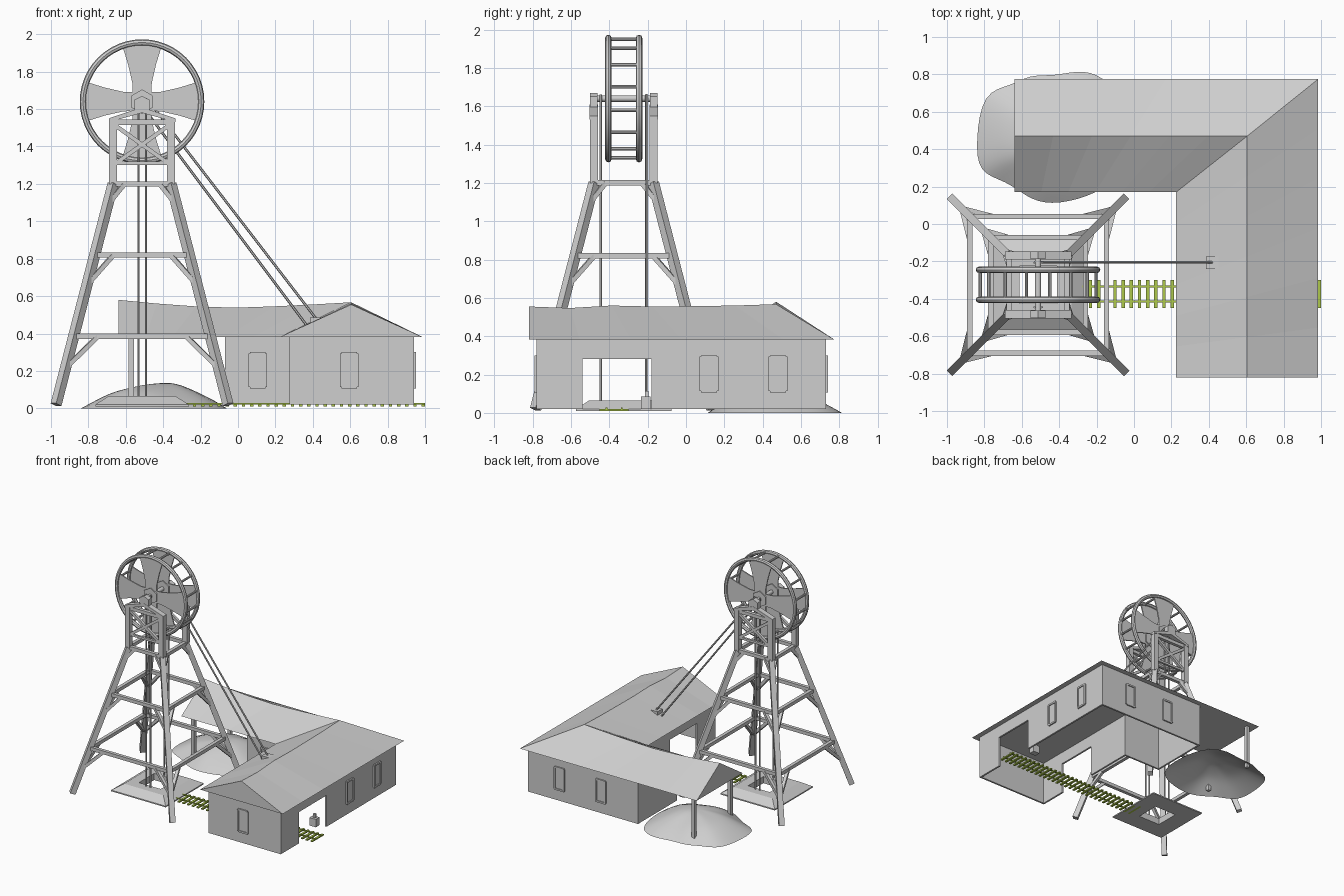
import bpy, bmesh, math
from mathutils import Vector, Matrix

cube = bpy.data.objects.get("Cube")
if cube:
    bpy.data.objects.remove(cube, do_unlink=True)


def material(name, rgb):
    m = bpy.data.materials.new(name)
    m.use_nodes = True
    m.diffuse_color = (*rgb, 1)
    m.node_tree.nodes["Principled BSDF"].inputs["Base Color"].default_value = (*rgb, 1)
    return m


GREY = material("light_grey", (0.62, 0.62, 0.62))
GREEN = material("moss_green", (0.42, 0.58, 0.07))


def finish(name, bm, mat=GREY, smooth=False):
    bmesh.ops.recalc_face_normals(bm, faces=bm.faces)
    mesh = bpy.data.meshes.new(name)
    bm.to_mesh(mesh)
    bm.free()
    ob = bpy.data.objects.new(name, mesh)
    bpy.context.collection.objects.link(ob)
    mesh.materials.append(mat)
    if smooth:
        bpy.ops.object.select_all(action='DESELECT')
        ob.select_set(True)
        bpy.context.view_layer.objects.active = ob
        bpy.ops.object.shade_smooth_by_angle(angle=math.radians(40))
    return ob


def box(bm, x0, x1, y0, y1, z0, z1):
    m = Matrix.Translation(((x0 + x1) / 2, (y0 + y1) / 2, (z0 + z1) / 2))
    bmesh.ops.create_cube(bm, size=1, matrix=m @ Matrix.Diagonal((x1 - x0, y1 - y0, z1 - z0, 1)))


def along(a, b):
    a, b = Vector(a), Vector(b)
    d = b - a
    return Matrix.Translation((a + b) / 2) @ d.to_track_quat('Z', 'Y').to_matrix().to_4x4(), d.length


def beam(bm, a, b, w):
    m, n = along(a, b)
    bmesh.ops.create_cube(bm, size=1, matrix=m @ Matrix.Diagonal((w, w, n, 1)))


def rod(bm, a, b, r, sides=8):
    m, n = along(a, b)
    bmesh.ops.create_cone(bm, cap_ends=True, segments=sides, radius1=r, radius2=r, depth=n, matrix=m)


def prism(bm, outline, y0, y1):
    # Extrude an x-z outline along y
    f = bm.faces.new([bm.verts.new((x, y0, z)) for x, z in outline])
    new = bmesh.ops.extrude_face_region(bm, geom=[f])["geom"]
    bmesh.ops.translate(bm, vec=(0, y1 - y0, 0), verts=[v for v in new if isinstance(v, bmesh.types.BMVert)])


CX, CY = -0.513, -0.325     # tower centre
WX, WZ = -0.513, 1.64       # wheel axis
SIGNS = (-1, 1)


def half(z):
    return 0.465 - 0.31 * min(z, 1.2) / 1.2


# Tower legs, horizontal rails and knee braces
legs, rails, braces = bmesh.new(), bmesh.new(), bmesh.new()
for sx in SIGNS:
    for sy in SIGNS:
        pts = [(CX + sx * half(z), CY + sy * half(z), z) for z in (0.02, 1.2, 1.54)]
        beam(legs, pts[0], pts[1], 0.042)
        beam(legs, pts[1], pts[2], 0.042)
for z, drop, reach in ((0.385, 0.17, 0.13), (0.82, 0.16, 0.1), (1.2, 0.11, 0.06)):
    for turn in range(4):
        r = Matrix.Translation((CX, CY, 0)) @ Matrix.Rotation(turn * math.pi / 2, 4, 'Z')
        h, low = half(z), half(z - drop)
        beam(rails, r @ Vector((-h, -h, z)), r @ Vector((h, -h, z)), 0.028)
        for s in SIGNS:
            beam(braces, r @ Vector((s * low, -low, z - drop)), r @ Vector((s * (h - reach), -h, z)), 0.024)
finish("tower_legs", legs)
finish("tower_rails", rails)
finish("tower_knee_braces", braces)

# Cross-braced head frames with gabled caps and bearings
head, bearings = bmesh.new(), bmesh.new()
for s in SIGNS:
    y = CY + s * 0.157
    for a, b in ((-1, 1), (1, -1)):
        beam(head, (CX + a * 0.14, y, 1.31), (CX + b * 0.14, y, 1.51), 0.022)
    beam(head, (CX - 0.16, y, 1.53), (CX + 0.16, y, 1.53), 0.028)
    beam(head, (CX - 0.16, y, 1.31), (CX + 0.16, y, 1.31), 0.018)
    prism(head, [(CX - 0.178, 1.53), (CX, 1.58), (CX + 0.178, 1.53), (CX + 0.178, 1.55),
                 (CX, 1.61), (CX - 0.178, 1.55)], y - 0.022, y + 0.022)
    prism(bearings, [(CX - 0.04, 1.58), (CX + 0.04, 1.58), (CX + 0.04, 1.65), (CX, 1.67),
                     (CX - 0.04, 1.65)], y - 0.02, y + 0.02)
finish("head_frames", head)
finish("wheel_bearings", bearings)

# Wheel: two round rims, cross rungs, four flared blades on each side, axle
rims, rungs, blades, axle = (bmesh.new() for _ in range(4))
RIM, N, M = 0.316, 48, 8
for y in (CY - 0.08, CY + 0.08):
    rings = []
    for i in range(N):
        a = 2 * math.pi * i / N
        ring = []
        for j in range(M):
            b = 2 * math.pi * j / M
            r = RIM + 0.017 * math.cos(b)
            ring.append(rims.verts.new((WX + r * math.cos(a), y + 0.017 * math.sin(b), WZ + r * math.sin(a))))
        rings.append(ring)
    for i in range(N):
        p, q = rings[i], rings[(i + 1) % N]
        for j in range(M):
            k = (j + 1) % M
            rims.faces.new((p[j], p[k], q[k], q[j]))
    for k in range(4):
        c, s = math.cos(k * math.pi / 2), math.sin(k * math.pi / 2)
        shape = [(0, -0.05), (0.1, -0.052), (0.2, -0.075), (0.297, -0.105), (0.315, 0),
                 (0.297, 0.105), (0.2, 0.075), (0.1, 0.052), (0, 0.05)]
        prism(blades, [(WX + u * c - v * s, WZ + u * s + v * c) for u, v in shape], y - 0.005, y + 0.005)
    rod(axle, (WX, y - 0.015, WZ), (WX, y + 0.015, WZ), 0.065, 6)
for i in range(16):
    a = 2 * math.pi * (i + 0.5) / 16
    x, z = WX + RIM * math.cos(a), WZ + RIM * math.sin(a)
    rod(rungs, (x, CY - 0.08, z), (x, CY + 0.08, z), 0.009)
rod(axle, (WX, CY - 0.17, WZ), (WX, CY + 0.17, WZ), 0.017, 12)
finish("wheel_rims", rims, smooth=True)
finish("wheel_rungs", rungs, smooth=True)
finish("wheel_blades", blades)
finish("wheel_axle", axle, smooth=True)

# Hoisting cables
cables = bmesh.new()
for x in (CX - 0.02, CX + 0.02):
    for y in (-0.445, -0.208):
        rod(cables, (x, y, 0.03), (x, y, 1.66), 0.006, 6)
rod(cables, (-0.53, -0.205, 1.64), (0.37, -0.205, 0.44), 0.007, 6)
rod(cables, (-0.49, -0.205, 1.66), (0.44, -0.205, 0.45), 0.007, 6)
finish("hoist_cables", cables)
port = bmesh.new()
box(port, 0.385, 0.455, -0.24, -0.175, 0.42, 0.485)
finish("cable_port", port)

# Sloped shaft collar with a square pit
collar = bmesh.new()
levels = [[collar.verts.new((CX + sx * h, CY + sy * h, z)) for sx, sy in ((-1, -1), (1, -1), (1, 1), (-1, 1))]
          for h, z in ((0.1, 0.01), (0.25, 0.01), (0.25, 0.02), (0.18, 0.065), (0.1, 0.065))]
for i in range(5):
    p, q = levels[i], levels[(i + 1) % 5]
    for j in range(4):
        k = (j + 1) % 4
        collar.faces.new((p[j], p[k], q[k], q[j]))
finish("shaft_collar", collar)

# Walls of the L-shaped house, with a doorway through both sides of the east wing
walls = bmesh.new()
T, Z0, Z1 = 0.015, 0.02, 0.385
box(walls, -0.07, 0.94, 0.73 - T, 0.73, Z0, Z1)
box(walls, -0.07, -0.07 + T, 0.22, 0.73, Z0, Z1)
box(walls, -0.07, 0.275 + T, 0.22, 0.22 + T, Z0, Z1)
box(walls, 0.275, 0.94, -0.78, -0.78 + T, Z0, Z1)
for x, end in ((0.275, 0.22), (0.94 - T, 0.73)):
    box(walls, x, x + T, -0.78, -0.54, Z0, Z1)
    box(walls, x, x + T, -0.18, end, Z0, Z1)
    box(walls, x, x + T, -0.54, -0.18, 0.28, Z1)
finish("house_walls", walls)

# Hipped roof with a sagging ridge
roof = bmesh.new()


def roof_wing(ridge, outer, inner):
    rows = []
    n = len(ridge) - 1
    for i, r in enumerate(ridge):
        o, q = (Vector(e[0]).lerp(Vector(e[1]), i / n) for e in (outer, inner))
        rows.append([roof.verts.new(p) for p in (o, r, q)])
    for a, b in zip(rows, rows[1:]):
        for j in range(3):
            k = (j + 1) % 3
            roof.faces.new((a[j], a[k], b[k], b[j]))
    roof.faces.new(rows[0])


E = 0.382
heights = (0.58, 0.56, 0.545, 0.538, 0.545, 0.555, 0.567)
roof_wing([(-0.64 + 1.245 * i / 6, 0.47, z) for i, z in enumerate(heights)],
          ((-0.64, 0.775, E), (0.985, 0.775, E)), ((-0.64, 0.17, E), (0.225, 0.17, E)))
heights = (0.555, 0.547, 0.56, 0.555, 0.557, 0.56, 0.567)
roof_wing([(0.605, -0.82 + 1.29 * i / 6, z) for i, z in enumerate(heights)],
          ((0.985, -0.82, E), (0.985, 0.775, E)), ((0.225, -0.82, E), (0.225, 0.17, E)))
bmesh.ops.remove_doubles(roof, verts=roof.verts, dist=0.0005)
finish("house_roof", roof)

# Canopy posts
posts = bmesh.new()
for y in (0.235, 0.71):
    box(posts, -0.585, -0.557, y - 0.014, y + 0.014, 0.01, E)
finish("canopy_posts", posts)

# Framed windows: position on the wall and outward direction
windows = bmesh.new()
for x, y, nx, ny in ((0.105, 0.22, 0, -1), (0.595, -0.78, 0, -1), (0.94, 0.12, 1, 0),
                     (0.94, 0.48, 1, 0), (0.65, 0.73, 0, 1), (0.27, 0.73, 0, 1)):
    out, side = Vector((nx, ny, 0)), Vector((ny, -nx, 0))
    base = Vector((x, y, 0.203))
    c = [base + side * 0.042 * s + Vector((0, 0, 0.09 * t)) + out * 0.004
         for s, t in ((-1, -1), (1, -1), (1, 1), (-1, 1))]
    for i in range(4):
        beam(windows, c[i], c[(i + 1) % 4], 0.014)
    a, b = c[0] - out * 0.005, c[2]
    box(windows, min(a.x, b.x), max(a.x, b.x), min(a.y, b.y), max(a.y, b.y), a.z, b.z)
finish("windows", windows)

# Small winch stand by the doorway
stand = bmesh.new()
box(stand, 0.82, 0.88, -0.235, -0.185, 0.02, 0.085)
box(stand, 0.84, 0.86, -0.215, -0.195, 0.085, 0.115)
finish("winch_stand", stand)

# Track
track = bmesh.new()
for i in range(31):
    x = -0.32 + i * 1.31 / 30
    box(track, x - 0.009, x + 0.009, -0.45, -0.30, 0.01, 0.02)
for y in (-0.335, -0.415):
    box(track, -0.33, 1.0, y - 0.005, y + 0.005, 0.02, 0.028)
finish("track", track, GREEN)

# Spoil heap
outline = [(-0.06, 0.6), (-0.13, 0.77), (-0.27, 0.83), (-0.42, 0.79), (-0.56, 0.80), (-0.65, 0.74),
           (-0.81, 0.71), (-0.845, 0.45), (-0.835, 0.27), (-0.68, 0.23), (-0.57, 0.14), (-0.45, 0.1),
           (-0.25, 0.14), (-0.05, 0.25)]
heap = bmesh.new()
mid = Vector((-0.42, 0.46))
top = heap.verts.new((*mid, 0.135))
prev = None
for t in (0.2, 0.4, 0.6, 0.8, 1.0):
    ring = []
    for p in outline:
        v = mid.lerp(Vector(p), t)
        lump = 1 + 0.25 * t * math.sin(v.x * 17 + 1) * math.cos(v.y * 13)
        ring.append(heap.verts.new((*v, 0.14 * (1 - t ** 1.7) * lump)))
    for i in range(len(ring)):
        k = (i + 1) % len(ring)
        heap.faces.new((prev[i], prev[k], ring[k], ring[i]) if prev else (top, ring[k], ring[i]))
    prev = ring
ob = finish("spoil_heap", heap, smooth=True)
sub = ob.modifiers.new("Rounding", 'SUBSURF')
sub.levels = sub.render_levels = 2
